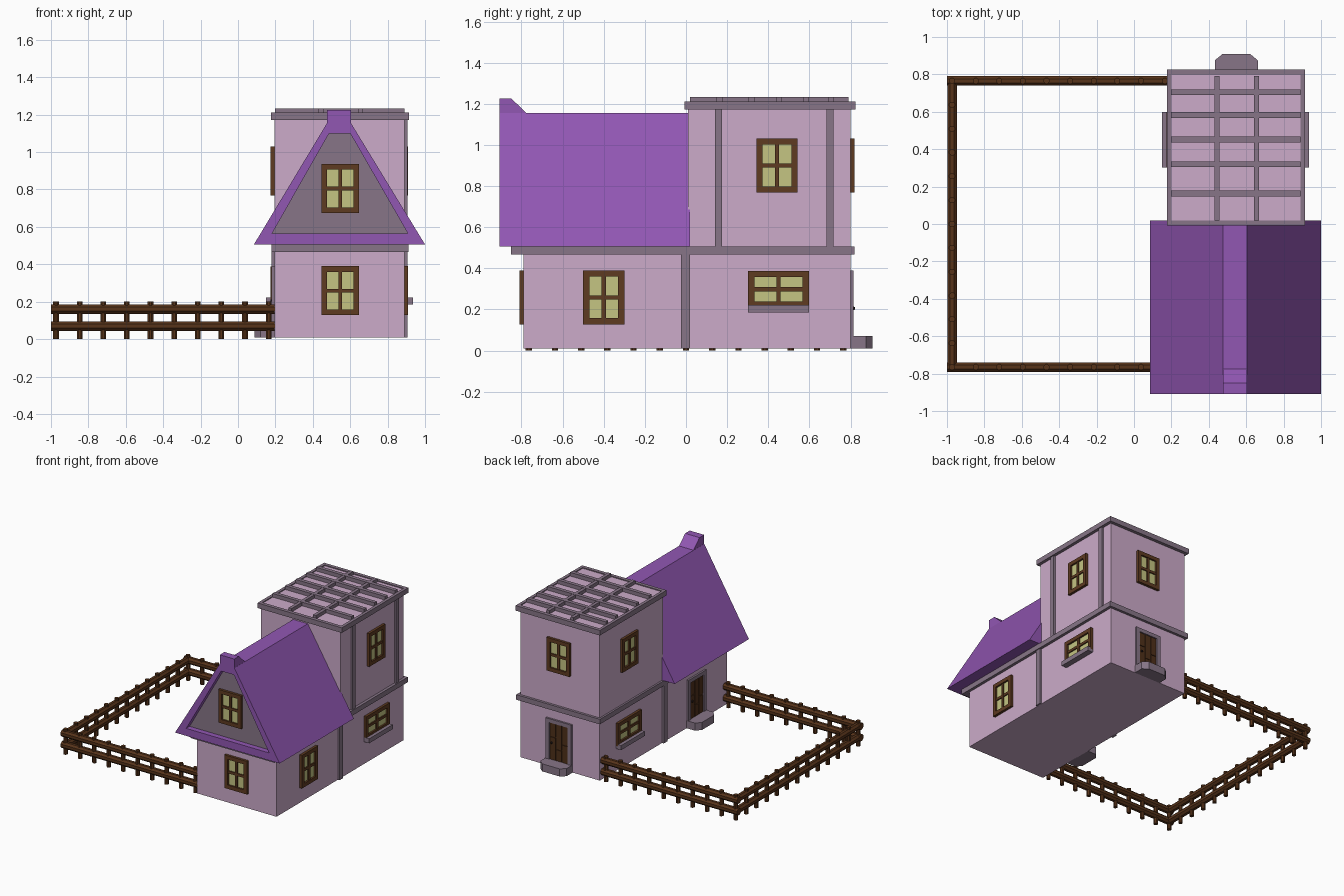
import bpy, bmesh, math
from mathutils import Matrix, Vector

if "Cube" in bpy.data.objects:
    bpy.data.objects.remove(bpy.data.objects["Cube"])


def material(name, srgb):
    m = bpy.data.materials.new(name)
    lin = [((c + 0.055) / 1.055) ** 2.4 for c in srgb]
    m.diffuse_color = (*lin, 1)
    m.use_nodes = True
    m.node_tree.nodes["Principled BSDF"].inputs["Base Color"].default_value = m.diffuse_color
    return m


PINK = material("pink plaster", (0.80, 0.67, 0.79))
GREY = material("mauve grey trim", (0.53, 0.46, 0.53))
PURPLE = material("purple roof", (0.57, 0.34, 0.70))
FRAME = material("window brown", (0.37, 0.23, 0.13))
FENCE = material("fence brown", (0.34, 0.20, 0.10))
GLASS = material("pale yellow glass", (0.77, 0.77, 0.51))
DOOR = material("door brown", (0.31, 0.19, 0.10))
KNOB = material("dark metal", (0.16, 0.12, 0.12))


def finish(bm, name, mats, matrix=Matrix()):
    bmesh.ops.recalc_face_normals(bm, faces=bm.faces)
    me = bpy.data.meshes.new(name)
    bm.to_mesh(me)
    bm.free()
    for m in mats:
        me.materials.append(m)
    ob = bpy.data.objects.new(name, me)
    ob.matrix_world = matrix
    bpy.context.collection.objects.link(ob)
    return ob


def add_box(bm, x, y, z, mat=0):
    """Box from (min, max) ranges."""
    size = Vector([r[1] - r[0] for r in (x, y, z)])
    mid = Vector([(r[0] + r[1]) / 2 for r in (x, y, z)])
    vs = bmesh.ops.create_cube(bm, size=1, matrix=Matrix.Translation(mid) @ Matrix.Diagonal((*size, 1)))["verts"]
    for f in {f for v in vs for f in v.link_faces}:
        f.material_index = mat


def box(name, mat, x, y, z):
    bm = bmesh.new()
    add_box(bm, x, y, z)
    return finish(bm, name, [mat])


def add_prism(bm, pts, offset):
    """Polygon extruded along an offset vector."""
    face = bm.faces.new([bm.verts.new(p) for p in pts])
    ext = bmesh.ops.extrude_face_region(bm, geom=[face], use_keep_orig=True)["geom"]
    bmesh.ops.translate(bm, verts=[g for g in ext if isinstance(g, bmesh.types.BMVert)], vec=offset)


def wall_matrix(pos, turn):
    """Local -y points out of the wall."""
    return Matrix.Translation(pos) @ Matrix.Rotation(math.radians(turn), 4, 'Z')


L, R, F, B = 0.195, 0.89, -0.79, 0.80      # wall planes
CX = 0.547

# Walls and trim bands
box("lower_walls", PINK, (L, R), (F, B), (0.01, 0.48))
box("tower_walls", PINK, (L, R), (0.01, B), (0.48, 1.205))
box("middle_band", GREY, (0.18, 0.912), (-0.85, 0.82), (0.466, 0.506))
bm = bmesh.new()
add_box(bm, (0.176, 0.2), (-0.008, 0.825), (1.172, 1.212))
add_box(bm, (0.89, 0.914), (-0.008, 0.825), (1.172, 1.212))
add_box(bm, (0.2, 0.89), (-0.008, 0.02), (1.172, 1.212))
add_box(bm, (0.2, 0.89), (0.797, 0.825), (1.172, 1.212))
finish(bm, "tower_top_band", [GREY])

# Vertical beams on the side walls
box("right_lower_beam", GREY, (R - 0.01, 0.905), (-0.024, 0.02), (0.01, 0.47))
box("left_lower_beam", GREY, (0.18, L + 0.01), (-0.024, 0.02), (0.01, 0.47))
for i, y in enumerate((0.158, 0.70)):
    box(f"right_tower_beam_{i + 1}", GREY, (R - 0.01, 0.905), (y - 0.018, y + 0.018), (0.5, 1.18))

# Lattice on the flat tower roof
bm = bmesh.new()
for x in (0.443, 0.654):
    add_box(bm, (x - 0.013, x + 0.013), (0.02, 0.79), (1.2, 1.232))
for y in (0.163, 0.32, 0.452, 0.583, 0.705):
    add_box(bm, (0.198, 0.89), (y - 0.015, y + 0.015), (1.2, 1.234))
finish(bm, "roof_lattice", [GREY])

# Gable roof with a recessed grey gable
bm = bmesh.new()
outer = [(0.085, 0.506), (1.0, 0.506), (0.604, 1.155), (0.476, 1.155)]
inner = [(0.182, 0.565), (0.908, 0.565), (0.6, 1.10), (0.487, 1.10)]
rings = [[bm.verts.new((x, y, z)) for x, z in prof]
         for prof, y in ((outer, 0.02), (outer, -0.908), (inner, -0.908), (inner, -0.865))]
for a, b in zip(rings, rings[1:]):
    for i in range(4):
        j = (i + 1) % 4
        bm.faces.new((a[i], a[j], b[j], b[i]))
bm.faces.new(rings[0])
bm.faces.new(rings[-1]).material_index = 1
finish(bm, "gable_roof", [PURPLE, GREY])

# Raised ridge end
bm = bmesh.new()
add_prism(bm, [(0.477, y, z) for y, z in ((-0.908, 1.15), (-0.908, 1.226), (-0.85, 1.226), (-0.77, 1.15))],
          (0.126, 0, 0))
finish(bm, "ridge_end", [PURPLE])


def window(name, pos, turn, w=0.2, h=0.262, sill=False):
    """Four-pane window centred on pos."""
    a, b, t, d = w / 2, h / 2, 0.03, (-0.02, 0.005)
    bm = bmesh.new()
    for s in (-1, 1):
        add_box(bm, sorted((s * a, s * (a - t))), d, (-b, b))
        add_box(bm, (-a + t, a - t), d, sorted((s * b, s * (b - t))))
    add_box(bm, (-0.01, 0.01), (-0.016, 0), (t - b, b - t))
    add_box(bm, (t - a, a - t), (-0.015, 0), (-0.01, 0.01))
    add_box(bm, (t - a, a - t), (-0.006, 0.002), (t - b, b - t), 1)
    if sill:
        add_box(bm, (-a, a), (-0.046, 0.005), (-b - 0.022, -b + 0.014), 2)
    finish(bm, name, [FRAME, GLASS, GREY], wall_matrix(pos, turn))


window("front_lower_window", (CX, F, 0.259), 0)
window("gable_window", (CX, -0.865, 0.805), 0)
window("back_tower_window", (CX, B, 0.90), 180)
window("right_front_window", (R, -0.40, 0.259), 90)
for side, x, turn in (("right", R, 90), ("left", L, -90)):
    window(f"{side}_tower_window", (x, 0.442, 0.90), turn)
    window(f"{side}_wide_window", (x, 0.45, 0.298), turn, 0.295, 0.18, True)


def door(name, pos, turn):
    """Planked door with grey surround, knob and chamfered step."""
    m = wall_matrix(pos, turn)
    bm = bmesh.new()
    for s in (-1, 1):
        add_box(bm, sorted((s * 0.112, s * 0.08)), (-0.015, 0.005), (0.06, 0.39))
    add_box(bm, (-0.08, 0.08), (-0.015, 0.005), (0.36, 0.39))
    add_box(bm, (-0.08, 0.08), (-0.004, 0.003), (0.06, 0.36), 1)
    # staggered planks
    for i in range(3):
        x = -0.078 + i * 0.053
        cut = (0.25, 0.16, 0.21)[i]
        for z in ((0.07, cut - 0.003), (cut + 0.003, 0.357)):
            add_box(bm, (x, x + 0.049), (-0.009, 0), z, 1)
    finish(bm, name, [GREY, DOOR], m)
    bm = bmesh.new()
    bmesh.ops.create_icosphere(bm, subdivisions=1, radius=0.01,
                               matrix=Matrix.Translation((-0.06, -0.014, 0.205)))
    finish(bm, name + "_knob", [KNOB], m)
    bm = bmesh.new()
    add_prism(bm, [(x, y, 0.01) for x, y in ((-0.115, 0.005), (-0.115, -0.075), (-0.075, -0.108),
                                            (0.075, -0.108), (0.115, -0.075), (0.115, 0.005))], (0, 0, 0.06))
    finish(bm, name + "_step", [GREY], m)


door("back_door", (CX, B, 0), 180)
door("left_door", (L, -0.40, 0), -90)


def add_rod(bm, a, b, r):
    """Eight-sided rod with flats facing the axes."""
    a, b = Vector(a), Vector(b)
    rot = (b - a).to_track_quat('Z', 'Y').to_matrix().to_4x4()
    bmesh.ops.create_cone(bm, cap_ends=True, segments=8, radius1=r, radius2=r, depth=(b - a).length,
                          matrix=Matrix.Translation((a + b) / 2) @ rot @ Matrix.Rotation(math.pi / 8, 4, 'Z'))


def fence(name, start, end, posts):
    """Two rails between start and end, and upright posts."""
    bm = bmesh.new()
    for z in (0.07, 0.16):
        add_rod(bm, (*start, z), (*end, z), 0.0275)
    for p in posts:
        add_rod(bm, (*p, 0), (*p, 0.2), 0.0165)
    finish(bm, name, [FENCE])


FX, FY = -0.973, 0.765
for side, y in (("front", -FY), ("back", FY)):
    fence(f"{side}_fence", (-1.0, y), (0.198, y), [(FX + 0.1263 * i, y) for i in range(10)])
fence("left_fence", (FX, -FY + 0.01), (FX, FY - 0.01), [(FX, -FY + 2 * FY / 12 * i) for i in range(1, 12)])
